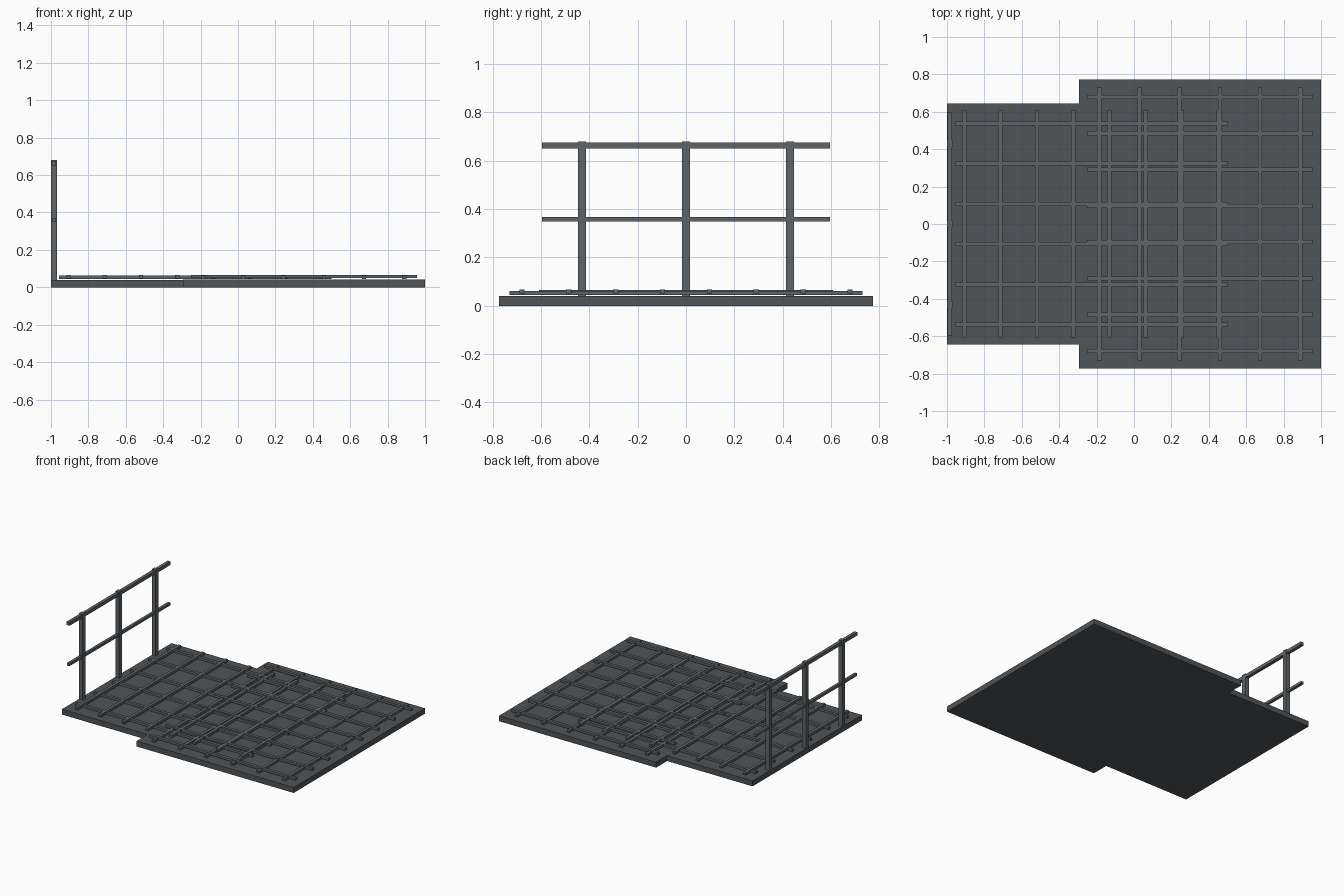
import bpy

if "Cube" in bpy.data.objects:
    bpy.data.objects.remove(bpy.data.objects["Cube"])


def material(name, rgb):
    m = bpy.data.materials.new(name)
    m.diffuse_color = (*rgb, 1)
    m.use_nodes = True
    m.node_tree.nodes["Principled BSDF"].inputs["Base Color"].default_value = m.diffuse_color
    return m


PLATE = material("dark_steel", (0.08, 0.09, 0.098))
BAR = material("light_steel", (0.115, 0.13, 0.14))


def box(name, x, y, z, mat):
    """Box from (min, max) pairs along each axis."""
    bpy.ops.mesh.primitive_cube_add(size=1, location=[sum(r) / 2 for r in (x, y, z)])
    o = bpy.context.object
    o.name = name
    o.scale = [r[1] - r[0] for r in (x, y, z)]
    bpy.ops.object.transform_apply(location=False, rotation=False, scale=True)
    o.data.materials.append(mat)
    return o


def grating(name, x_span, y_half, xs, ys, z_long, z_cross, w=0.011):
    for i, y in enumerate(ys):
        box(f"{name}_long_bar_{i}", x_span, (y - w, y + w), z_long, BAR)
    for i, x in enumerate(xs):
        box(f"{name}_cross_bar_{i}", (x - w, x + w), (-y_half, y_half), z_cross, BAR)


# Two overlapping deck plates
box("narrow_deck", (-1, 0.54), (-0.644, 0.644), (0, 0.04), PLATE)
box("wide_deck", (-0.295, 1), (-0.773, 0.773), (0, 0.0405), PLATE)

# Raised bar grids over each deck
grating("narrow_grate", (-0.957, 0.5), 0.608,
        [-0.907 + 0.194 * i for i in range(8)],
        [-0.538 + 0.2152 * i for i in range(6)],
        (0.045, 0.062), (0.047, 0.066))
grating("wide_grate", (-0.252, 0.957), 0.73,
        [-0.186 + 0.215 * i for i in range(6)],
        [-0.679 + 0.194 * i for i in range(8)],
        (0.05, 0.067), (0.045, 0.062))

# Railing at the left end
for i, y in enumerate((-0.43, 0, 0.43)):
    box(f"rail_post_{i}", (-1, -0.968), (y - 0.016, y + 0.016), (0.035, 0.68), BAR)
box("top_rail", (-0.996, -0.972), (-0.595, 0.595), (0.65, 0.675), BAR)
box("middle_rail", (-0.994, -0.974), (-0.595, 0.595), (0.348, 0.368), BAR)
